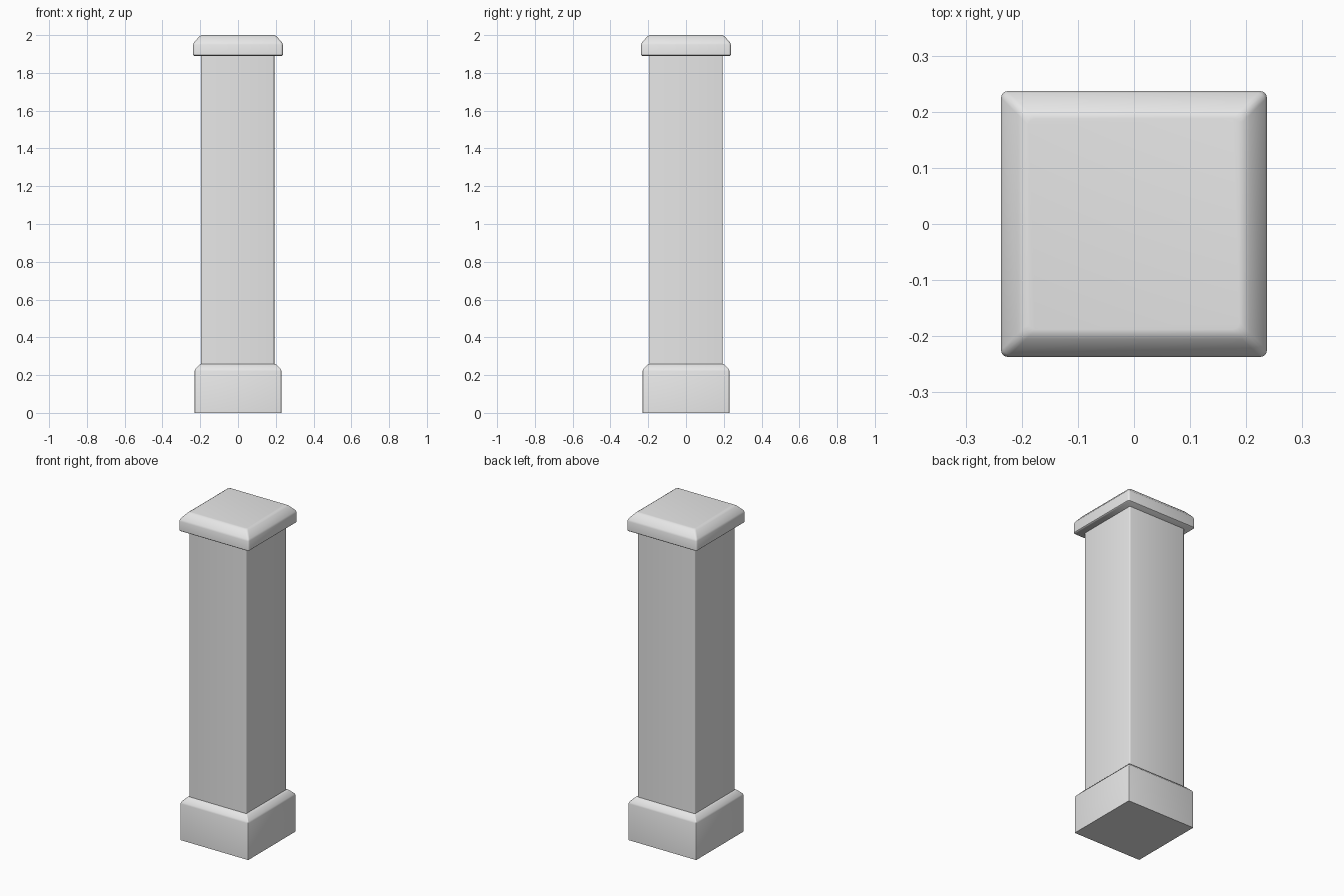
import bpy
import bmesh
import math

cube = bpy.data.objects.get("Cube")
if cube:
    bpy.data.objects.remove(cube, do_unlink=True)

# Single stone colour
stone = bpy.data.materials.new("plain_grey")
stone.use_nodes = True
GREY = (0.8, 0.8, 0.8, 1)
stone.diffuse_color = GREY
stone.node_tree.nodes["Principled BSDF"].inputs["Base Color"].default_value = GREY


def square_ring(bm, half, radius, z, steps=3):
    """Square outline with rounded corners."""
    verts = []
    for corner in range(4):
        mid = math.pi / 4 + corner * math.pi / 2
        cx = math.copysign(half - radius, math.cos(mid))
        cy = math.copysign(half - radius, math.sin(mid))
        for i in range(steps + 1):
            a = (corner + i / steps) * math.pi / 2
            verts.append(bm.verts.new((cx + radius * math.cos(a), cy + radius * math.sin(a), z)))
    return verts


def square_loft(name, profile, radius):
    """Closed solid through square outlines given as (half width, height)."""
    bm = bmesh.new()
    rings = [square_ring(bm, half, radius, z) for half, z in profile]
    for low, high in zip(rings, rings[1:]):
        n = len(low)
        for i in range(n):
            j = (i + 1) % n
            bm.faces.new((low[i], low[j], high[j], high[i]))
    bm.faces.new(rings[0][::-1])
    bm.faces.new(rings[-1])
    mesh = bpy.data.meshes.new(name)
    bm.to_mesh(mesh)
    bm.free()
    obj = bpy.data.objects.new(name, mesh)
    bpy.context.collection.objects.link(obj)
    mesh.materials.append(stone)
    bpy.ops.object.select_all(action="DESELECT")
    obj.select_set(True)
    bpy.context.view_layer.objects.active = obj
    bpy.ops.object.shade_smooth_by_angle(angle=math.radians(40))
    return obj


# Plinth with a softened chamfer at its top
square_loft("base", [(0.23, 0), (0.23, 0.222), (0.227, 0.232),
                     (0.206, 0.254), (0.198, 0.26)], 0.004)

# Tall square post, running slightly into base and cap
shaft = square_loft("shaft", [(0.194, 0.25), (0.194, 1.9)], 0.006)
shaft.location.x = -0.002

# Cap with an overhang and a softened chamfer
square_loft("cap", [(0.233, 1.89), (0.237, 1.894), (0.237, 1.95), (0.233, 1.961),
                    (0.205, 1.993), (0.195, 1.999), (0.188, 2.0)], 0.012)
